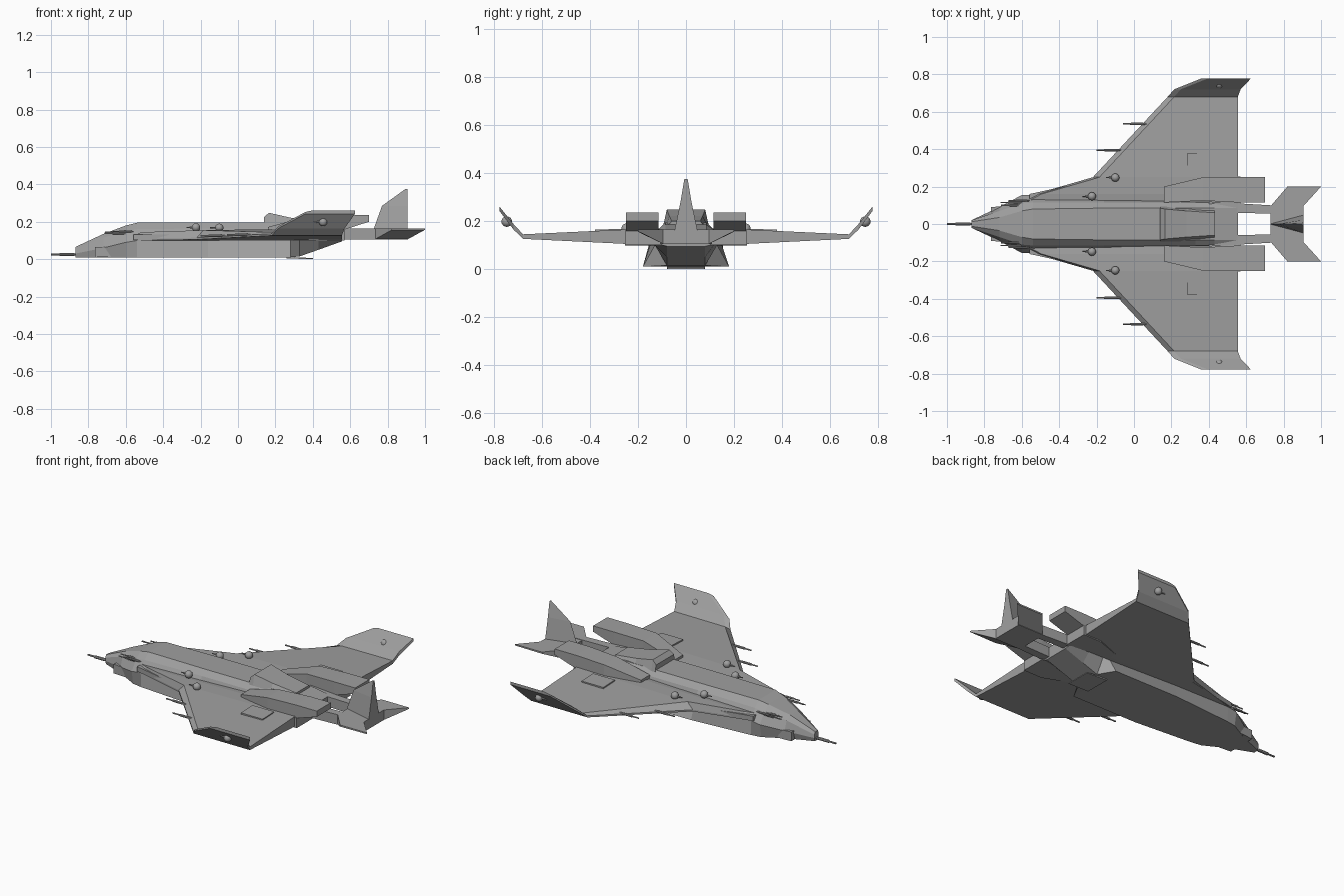
import bpy, bmesh, math
from mathutils import Vector

if "Cube" in bpy.data.objects:
    bpy.data.objects.remove(bpy.data.objects["Cube"])

grey = bpy.data.materials.new("hull grey")
grey.use_nodes = True
grey.diffuse_color = (0.35, 0.35, 0.35, 1)
bsdf = next(n for n in grey.node_tree.nodes if n.type == 'BSDF_PRINCIPLED')
bsdf.inputs["Base Color"].default_value = grey.diffuse_color
bsdf.inputs["Roughness"].default_value = 0.7


def finish(name, bm, mirror=False, smooth=False):
    """Turn a bmesh into an object, optionally mirrored across the centre plane."""
    bmesh.ops.recalc_face_normals(bm, faces=bm.faces)
    me = bpy.data.meshes.new(name)
    bm.to_mesh(me)
    bm.free()
    me.materials.append(grey)
    ob = bpy.data.objects.new(name, me)
    bpy.context.collection.objects.link(ob)
    if smooth:
        for p in me.polygons:
            p.use_smooth = True
    if mirror:
        m = ob.modifiers.new("mirror", 'MIRROR')
        m.use_axis = (False, True, False)
        m.use_mirror_merge = False
    return ob


def loft(name, rings, mirror=False):
    """Skin a list of equal-length point rings and cap both ends."""
    bm = bmesh.new()
    vs = [[bm.verts.new(p) for p in r] for r in rings]
    n = len(vs[0])
    for a, b in zip(vs, vs[1:]):
        for i in range(n):
            j = (i + 1) % n
            bm.faces.new((a[i], a[j], b[j], b[i]))
    bm.faces.new(vs[0])
    bm.faces.new(vs[-1])
    return finish(name, bm, mirror)


def block(x, y0, y1, z0, z1):
    """Rectangular ring across the length axis."""
    return [(x, y0, z0), (x, y1, z0), (x, y1, z1), (x, y0, z1)]


def rod(name, x0, x1, y, z, r, mirror=True):
    """Gun barrel with a thicker middle sleeve."""
    rings = []
    for t, k in ((0, .6), (.3, .6), (.35, 1), (.8, 1), (1, .5)):
        x = x0 + (x1 - x0) * t
        rings.append([(x, y + r * k * math.cos(a * math.tau / 8),
                       z + r * k * math.sin(a * math.tau / 8)) for a in range(8)])
    return loft(name, rings, mirror)


def ball(name, c, r):
    bm = bmesh.new()
    bmesh.ops.create_uvsphere(bm, u_segments=16, v_segments=10, radius=r)
    bmesh.ops.translate(bm, verts=bm.verts, vec=Vector(c))
    return finish(name, bm, True, True)


# Fuselage: each station lists bottom, chine, shoulder and top corners (y, z)
stations = [
    (-.87, (.015, .01), (.02, .03), (.02, .05), (.012, .065)),
    (-.72, (.075, .01), (.09, .06), (.07, .115), (.035, .135)),
    (-.60, (.14, .01), (.155, .09), (.11, .15), (.07, .18)),
    (-.54, (.15, .01), (.155, .10), (.115, .16), (.08, .195)),
    (-.16, (.18, .01), (.15, .10), (.115, .165), (.085, .195)),
    (.28, (.18, .01), (.13, .10), (.115, .165), (.085, .195)),
    (.33, (.08, .015), (.13, .10), (.115, .165), (.085, .195)),
    (.43, (.08, .05), (.13, .10), (.115, .165), (.085, .185)),
    (.555, (.08, .095), (.12, .105), (.11, .15), (.085, .165)),
]
loft("fuselage", [[(x, y, z) for y, z in c] + [(x, -y, z) for y, z in reversed(c)]
                  for x, *c in stations])

# Wing and upturned tip: y, leading x, trailing x, bottom, front top, rear top
wing = [
    (.08, -.68, .555, .10, .125, .16),
    (.16, -.53, .555, .10, .145, .165),
    (.25, -.22, .555, .105, .155, .165),
    (.68, .18, .555, .126, .143, .145),
    (.72, .215, .57, .165, .188, .188),
    (.778, .36, .625, .242, .26, .26),
]
loft("wing", [[(xl, y, zb), (xl, y, zb + .01), (xl + .035, y, zf),
               (xt, y, zr), (xt, y, zb)] for y, xl, xt, zb, zf, zr in wing], True)

# Raised dorsal hump
loft("dorsal_hump", [[(x, -b, .16), (x, b, .16), (x, t, z), (x, -t, z)] for x, b, t, z in
                     ((.14, .1, .085, .225), (.165, .1, .08, .248),
                      (.28, .1, .07, .222), (.43, .09, .06, .2))])

# Engine slabs overhanging the trailing edge
loft("engine_slab", [block(*s) for s in
                     ((.16, .115, .2, .15, .172), (.37, .125, .25, .15, .228),
                      (.56, .115, .25, .155, .235), (.7, .115, .25, .2, .235))], True)
loft("root_fairing", [block(*s) for s in
                      ((.3, .1, .2, .1, .15), (.45, .1, .255, .098, .16),
                       (.57, .1, .255, .1, .16))], True)

# Twin booms, tail deck, stabilizers and fin
loft("tail_boom", [block(*s) for s in
                   ((.4, .06, .12, .11, .17), (.56, .06, .11, .105, .165),
                    (.73, .055, .1, .105, .165), (.905, .05, .1, .105, .165))], True)
loft("tail_deck", [block(.73, -.06, .06, .105, .163), block(.905, -.06, .06, .105, .163)])
loft("stabilizer", [
    [(.73, .095, .105), (.905, .095, .105), (.905, .095, .165), (.73, .095, .165)],
    [(.82, .2, .155), (1, .2, .157), (1, .2, .165), (.82, .2, .165)]], True)
loft("tail_fin", [[(a, 0, z), (b, w, z), (b, -w, z)] for a, b, w, z in
                  ((.725, .905, .048, .16), (.77, .905, .022, .285),
                   (.895, .905, .007, .375))])

# Belly plate under the rear ramp
loft("belly_plate", [block(.26, -.08, .08, .004, .012), block(.4, -.078, .078, 0, .006)])

# Nose probe, cheek intakes and flank rails
rod("nose_probe", -1, -.86, 0, .025, .009, False)
loft("cheek_intake", [block(-.765, .04, .09, .01, .065), block(-.66, .06, .1, .012, .065)], True)
loft("flank_rail", [
    [(-.56, .13, .103), (-.56, .16, .103), (-.56, .16, .132), (-.56, .13, .132)],
    [(-.22, .13, .103), (-.22, .235, .103), (-.22, .235, .132), (-.22, .13, .132)]], True)

# Wing hatches
loft("wing_hatch", [[(x, .27, .15), (x, .38, .15), (x, .38, .164), (x, .27, .168)]
                    for x in (.285, .43)], True)

# Guns along the nose and the leading edges
for i, (x0, x1, y, z, r) in enumerate((
        (-.71, -.58, .1, .145, .006), (-.715, -.58, .115, .138, .006),
        (-.67, -.56, .125, .148, .006), (-.2, -.07, .395, .125, .007),
        (-.06, .07, .535, .13, .007))):
    rod("gun_%d" % i, x0, x1, y, z, r)

# Ball turrets on the wing roots and wing tips
for i, c in enumerate(((-.225, .148, .17), (-.1, .248, .168), (.455, .748, .198))):
    ball("turret_%d" % i, c, .022)
    rod("turret_barrel_%d" % i, c[0] - .05, c[0], c[1], c[2], .005)
